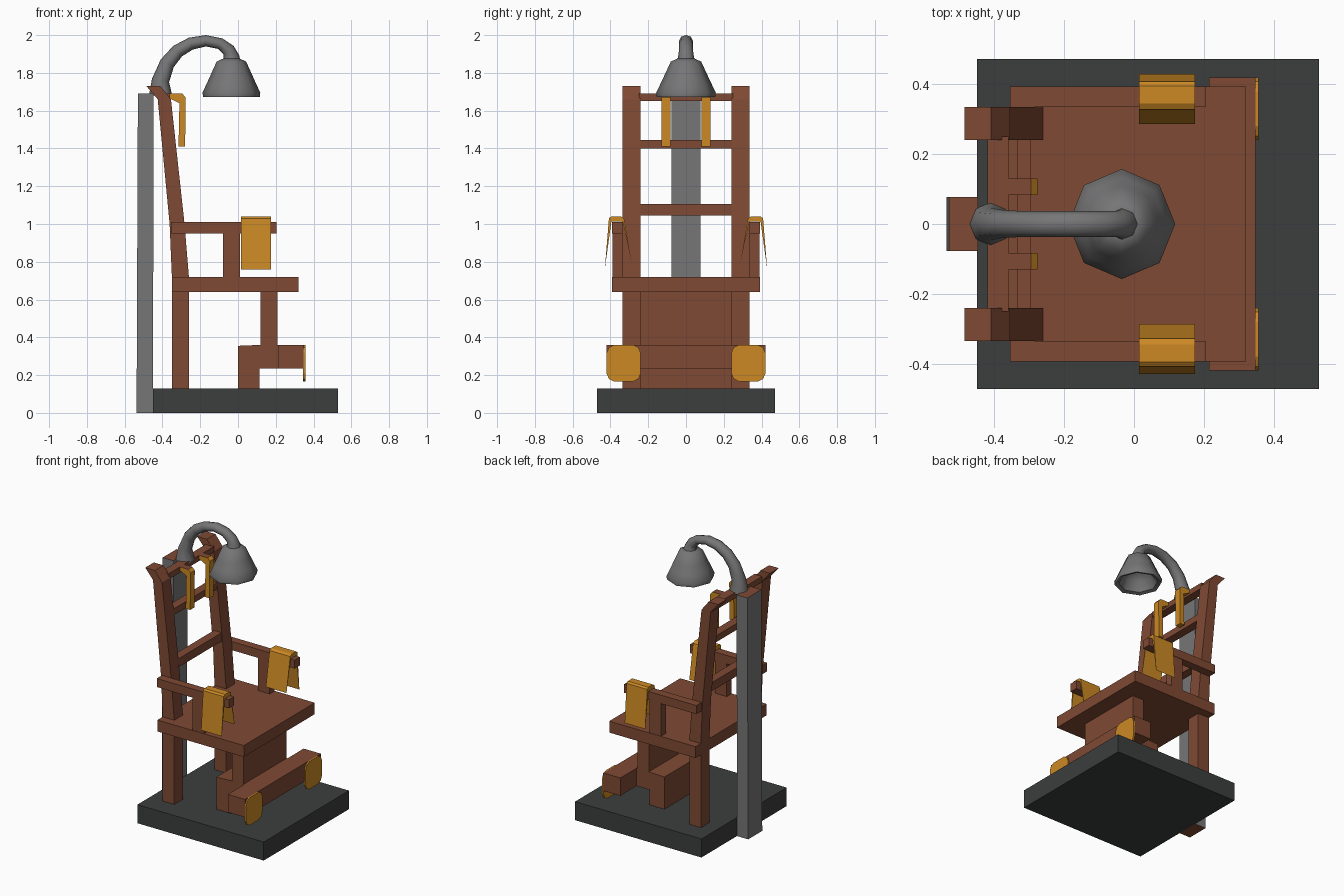
import bpy, bmesh, math
from mathutils import Vector

if "Cube" in bpy.data.objects:
    bpy.data.objects.remove(bpy.data.objects["Cube"])


def material(name, rgb):
    m = bpy.data.materials.new(name)
    m.diffuse_color = (*rgb, 1)
    m.use_nodes = True
    m.node_tree.nodes["Principled BSDF"].inputs["Base Color"].default_value = m.diffuse_color
    return m


WOOD = material("brown wood", (0.215, 0.068, 0.034))
STRAP = material("gold leather", (0.60, 0.25, 0.018))
METAL = material("grey metal", (0.18, 0.18, 0.185))
BASE = material("dark base", (0.045, 0.047, 0.047))


def finish(name, bm, mats, smooth=None):
    bmesh.ops.recalc_face_normals(bm, faces=bm.faces)
    me = bpy.data.meshes.new(name)
    bm.to_mesh(me)
    bm.free()
    for m in mats:
        me.materials.append(m)
    ob = bpy.data.objects.new(name, me)
    bpy.context.collection.objects.link(ob)
    if smooth:
        bpy.ops.object.select_all(action='DESELECT')
        ob.select_set(True)
        bpy.context.view_layer.objects.active = ob
        bpy.ops.object.shade_smooth_by_angle(angle=math.radians(smooth))
    return ob


def prism(name, pts, a, b, mats, axis='y', rule=None):
    """Extrude a profile: (x, z) along y, or (y, z) along x."""
    bm = bmesh.new()
    place = (lambda p, t: (p[0], t, p[1])) if axis == 'y' else (lambda p, t: (t, p[0], p[1]))
    ends = [[bm.verts.new(place(p, t)) for p in pts] for t in (a, b)]
    n = len(pts)
    for e in ends:
        bm.faces.new(e)
    for i in range(n):
        j = (i + 1) % n
        bm.faces.new((ends[0][i], ends[0][j], ends[1][j], ends[1][i]))
    bmesh.ops.recalc_face_normals(bm, faces=bm.faces)
    if rule:
        for f in bm.faces:
            f.material_index = 1 if rule(f) else 0
    return finish(name, bm, mats)


def box(name, x, y, z, mats, rule=None):
    pts = [(x[0], z[0]), (x[1], z[0]), (x[1], z[1]), (x[0], z[1])]
    return prism(name, pts, y[0], y[1], mats, rule=rule)


def rings(name, loops, mats, smooth, cap=True):
    """Skin a list of equal-sized point loops."""
    bm = bmesh.new()
    vs = [[bm.verts.new(p) for p in l] for l in loops]
    n = len(vs[0])
    for r, s in zip(vs, vs[1:]):
        for i in range(n):
            j = (i + 1) % n
            bm.faces.new((r[i], r[j], s[j], s[i]))
    if cap:
        bm.faces.new(vs[0])
        bm.faces.new(vs[-1])
    return finish(name, bm, mats, smooth)


# base slab and rear pole with rusty ends
box("base_slab", (-0.45, 0.53), (-0.472, 0.472), (0, 0.13), [BASE])
prism("rear_pole", [(-0.537, 0), (-0.45, 0), (-0.447, 1.69), (-0.53, 1.69)], -0.078, 0.078,
      [METAL, WOOD], rule=lambda f: abs(f.normal.z) > 0.9)

# seat
box("seat", (-0.35, 0.32), (-0.393, 0.393), (0.64, 0.72), [WOOD])

# ladder back rails
for i, (x, z0, z1) in enumerate([(-0.39, 1.65, 1.69), (-0.362, 1.40, 1.445), (-0.325, 1.045, 1.105)]):
    box(f"back_rail_{i + 1}", (x - 0.03, x + 0.03), (-0.25, 0.25), (z0, z1), [WOOD])

# stepped leg panel and foot bar
prism("leg_panel", [(0.12, 0.65), (0.21, 0.65), (0.21, 0.36), (0.25, 0.36), (0.25, 0.235),
                    (0.115, 0.235), (0.115, 0.13), (0, 0.13), (0, 0.355), (0.12, 0.36)],
      -0.24, 0.24, [WOOD])
box("foot_bar", (0.215, 0.348), (-0.42, 0.42), (0.235, 0.36), [WOOD])

post = [(-0.35, 0.13), (-0.26, 0.13), (-0.26, 0.72), (-0.283, 1.0), (-0.355, 1.66),
        (-0.41, 1.73), (-0.485, 1.73), (-0.425, 1.66), (-0.362, 1.0), (-0.35, 0.72)]
for side, s in (("left", 1), ("right", -1)):
    # rear leg and back post in one piece
    prism(f"back_post_{side}", post, s * 0.24, s * 0.335, [WOOD])
    # armrest and its support
    box(f"armrest_{side}", (-0.355, 0.205), (s * 0.335, s * 0.393), (0.95, 1.01), [WOOD])
    box(f"arm_support_{side}", (-0.08, 0.01), (s * 0.337, s * 0.39), (0.71, 0.96), [WOOD])
    # arm strap draped over the armrest
    drape = [(0.43, 0.76), (0.408, 1.03), (0.395, 1.04), (0.345, 1.04), (0.328, 1.03),
             (0.287, 0.79), (0.334, 1.012), (0.395, 1.012)]
    prism(f"arm_strap_{side}", [(s * y, z) for y, z in drape], 0.015, 0.175, [STRAP], axis='x')
    # ankle strap pad: chamfered plate
    pad = []
    for sy, sz in ((1, 1), (-1, 1), (-1, -1), (1, -1)):
        c = [(0.09, 0.055), (0.078, 0.083), (0.05, 0.097)]
        pad += [(s * 0.33 + sy * a, 0.263 + sz * b) for a, b in (c if sy * sz > 0 else c[::-1])]
    prism(f"ankle_strap_{side}", pad, 0.345, 0.357, [STRAP], axis='x')
    # head strap hanging from the top rail
    hook = [(-0.36, 1.69), (-0.295, 1.69), (-0.277, 1.67), (-0.28, 1.41), (-0.315, 1.41),
            (-0.31, 1.64), (-0.36, 1.665)]
    prism(f"head_strap_{side}", hook, s * 0.083, s * 0.13, [STRAP, WOOD],
          rule=lambda f: f.normal.z > 0.95)

# curved lamp pipe: (x, z, radius)
path = [(-0.41, 1.68, 0.062), (-0.41, 1.76, 0.046), (-0.375, 1.85, 0.040), (-0.32, 1.915, 0.036),
        (-0.25, 1.955, 0.033), (-0.17, 1.97, 0.03), (-0.095, 1.955, 0.03), (-0.05, 1.92, 0.035),
        (-0.035, 1.885, 0.042), (-0.035, 1.85, 0.05)]
loops = []
for i, (x, z, r) in enumerate(path):
    a, b = path[max(i - 1, 0)], path[min(i + 1, len(path) - 1)]
    t = Vector((b[0] - a[0], 0, b[1] - a[1])).normalized()
    side = Vector((0, 1, 0))
    up = side.cross(t)
    loops.append([Vector((x, 0, z)) + side * max(r, 0.037) * math.cos(k * math.pi / 4)
                  + up * r * math.sin(k * math.pi / 4) for k in range(8)])
rings("lamp_pipe", loops, [METAL], 60)

# eight-sided bell shade, hollow underneath: (radius, z)
bell = [(0.045, 1.875), (0.078, 1.86), (0.105, 1.80), (0.13, 1.745), (0.153, 1.695), (0.15, 1.672),
        (0.125, 1.68), (0.10, 1.745), (0.06, 1.79)]
rings("lamp_shade", [[(-0.035 + r * math.cos(k * math.pi / 4), r * 1.03 * math.sin(k * math.pi / 4), z)
                      for k in range(8)] for r, z in bell], [METAL], 50)
